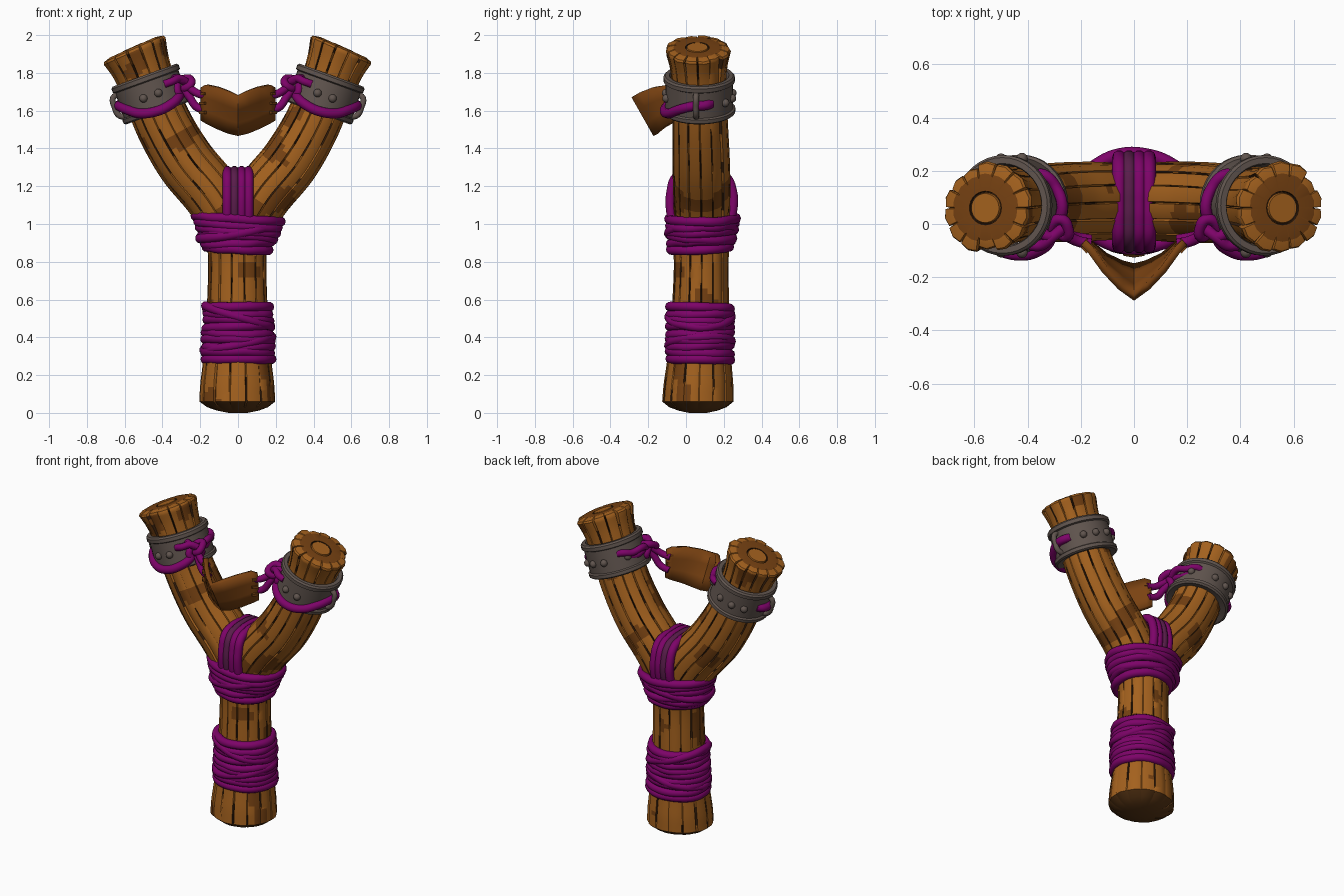
import bpy, bmesh, math, random
from mathutils import Vector, Matrix, noise

if "Cube" in bpy.data.objects:
    bpy.data.objects.remove(bpy.data.objects["Cube"])

random.seed(4)
YC = 0.07                     # depth of the bindings' and collars' axis
COLORS = {
    "wood": (0.37, 0.12, 0.013), "dark_wood": (0.18, 0.053, 0.006),
    "crack": (0.035, 0.013, 0.004), "foot_wood": (0.1, 0.036, 0.007),
    "rope": (0.205, 0.001, 0.14), "dark_rope": (0.1, 0.012, 0.07),
    "metal": (0.118, 0.09, 0.077), "leather": (0.2, 0.056, 0.006),
}
MATS = {}
for name, c in COLORS.items():
    MATS[name] = bpy.data.materials.new(name)
    MATS[name].diffuse_color = (*c, 1)


def finish(name, bm, mats, angle=35):
    bmesh.ops.recalc_face_normals(bm, faces=bm.faces[:])
    me = bpy.data.meshes.new(name)
    bm.to_mesh(me)
    bm.free()
    for m in mats:
        me.materials.append(MATS[m])
    me.shade_smooth()
    me.set_sharp_from_angle(angle=math.radians(angle))
    ob = bpy.data.objects.new(name, me)
    bpy.context.collection.objects.link(ob)
    return ob


def smooth_path(pts, n):
    """Catmull-Rom through (x, z, radius) points, n steps per span."""
    p = [Vector(q) for q in pts]
    p = [2 * p[0] - p[1]] + p + [2 * p[-1] - p[-2]]
    out = []
    for i in range(1, len(p) - 2):
        a, b, c, d = p[i - 1:i + 3]
        for k in range(n):
            t = k / n
            out.append(0.5 * (2 * b + (c - a) * t + (2 * a - 5 * b + 4 * c - d) * t * t
                              + (3 * b - a - 3 * c + d) * t ** 3))
    return out + [p[-2]]


def log(name, rows, tangents, depth, planks=14):
    """Bark-covered log: rows are (x, z, radius, groove depth, cap material)."""
    bm = bmesh.new()
    fr = (0, 0.06, 0.5, 0.94)
    jitter = [random.uniform(-0.006, 0.006) for _ in range(planks)]
    seed = random.uniform(0, 50)

    def cracked(x, z, k):
        return noise.noise(Vector((k * 7.3 + seed, (z + abs(x)) * 7, 1.7))) > 0.08

    rings = []
    for (x, z, r, g, _), t in zip(rows, tangents):
        side = Vector((0, 1, 0)).cross(t)
        c = Vector((x, 0.063 + 0.02 * math.sin(math.pi * z / 1.85), z))   # slight backward bow
        ring = []
        for k in range(planks):
            for j, f in enumerate(fr):
                a = math.tau * (k + f) / planks
                dr = jitter[k] if j else (-0.018 if cracked(x, z, k) else -0.007)
                if j == 2:
                    dr += 0.003
                rr = r + dr * g
                ring.append(bm.verts.new(c + side * rr * math.cos(a)
                                         + Vector((0, rr * depth * math.sin(a), 0))))
        rings.append(ring)
    n = planks * 4
    for i in range(len(rings) - 1):
        cap = rows[i + 1][4] if rows[i + 1][4] is not None else rows[i][4]
        x, z = rows[i][:2]
        for s in range(n):
            q = [rings[i][s], rings[i][(s + 1) % n], rings[i + 1][(s + 1) % n], rings[i + 1][s]]
            f = bm.faces.new(q)
            k, j = divmod(s, 4)
            if cap is not None:
                f.material_index = cap
            elif j == 0 and cracked(x, z, k) or j == 3 and cracked(x, z, (k + 1) % planks):
                f.material_index = 2
            elif noise.noise(f.calc_center_median() * 6 + Vector((seed, 0, 0))) > 0.25:
                f.material_index = 1
    for end, row in ((rings[0], rows[0]), (rings[-1], rows[-1])):
        bm.faces.new(end).material_index = row[4] or 0
    return finish(name, bm, ("wood", "dark_wood", "crack", "foot_wood"))


def rope(name, pts, radius, mat="rope", cyclic=False):
    """Round cord through the given points, stored as a mesh."""
    cu = bpy.data.curves.new(name, 'CURVE')
    cu.dimensions = '3D'
    cu.bevel_depth, cu.bevel_resolution = radius, 3
    cu.resolution_u, cu.use_fill_caps = 5, True
    sp = cu.splines.new('BEZIER')
    sp.bezier_points.add(len(pts) - 1)
    for b, p in zip(sp.bezier_points, pts):
        b.co = p
        b.handle_left_type = b.handle_right_type = 'AUTO'
    sp.use_cyclic_u = cyclic
    tmp = bpy.data.objects.new(name + "_path", cu)
    bpy.context.collection.objects.link(tmp)
    me = bpy.data.meshes.new_from_object(tmp.evaluated_get(bpy.context.evaluated_depsgraph_get()))
    bpy.data.objects.remove(tmp)
    bm = bmesh.new()
    bm.from_mesh(me)
    for f in bm.faces:
        f.material_index = 0
    return finish(name, bm, (mat,), 60)


def wrap(name, z, rx, ry, tilt, lean, radius=0.026, yc=YC + .005):
    """One slightly uneven turn of cord round the handle."""
    pts = []
    for k in range(14):
        a = math.tau * k / 14
        w = 1 + random.uniform(-0.02, 0.02)
        pts.append((rx * w * math.cos(a), yc + ry * w * math.sin(a),
                    z + tilt * math.cos(a) + lean * math.sin(a) + random.uniform(-.003, .003)))
    rope(name, pts, radius, cyclic=True)


# handle with rounded foot
body = smooth_path([(0, .06, .2), (0, .15, .195), (0, .25, .183), (0, .4, .166), (0, .6, .158),
                    (0, .8, .153), (0, .95, .165), (0, 1.1, .175)], 7)
rows = [(0, 0, .05, 0, 3), (0, .012, .11, 0, 3), (0, .03, .16, .6, 3)] + [(*p, 1, None) for p in body]
log("handle", rows, [Vector((0, 0, 1))] * len(rows), 0.94)

for s, side in ((-1, "left"), (1, "right")):
    # forked arm with cut end and growth ring
    path = smooth_path([(0, .93, .14), (s * .132, 1.15, .152), (s * .275, 1.325, .153), (s * .388, 1.515, .148),
                        (s * .465, 1.70, .145), (s * .515, 1.83, .152), (s * .55, 1.915, .168)], 7)
    tang = []
    for i in range(len(path)):
        d = path[min(i + 1, len(path) - 1)] - path[max(i - 1, 0)]
        tang.append(Vector((d.x, 0, d.y)).normalized())
    tang[-1] = T = Vector((s * .41, 0, .912)).normalized()
    rows = [(*p, 1 + 1.2 * max(0, p.y - 1.8) / .115, None) for p in path]
    for off, r, g, m in ((.012, .163, 2, 0), (.022, .13, .8, 0), (.022, .066, 0, 1), (.014, .064, 0, 2),
                         (.014, .06, 0, 2), (.024, .057, 0, 0)):
        rows.append((path[-1].x + T.x * off, path[-1].y + T.z * off, r, g, m))
        tang.append(T)
    log(side + "_arm", rows, tang, 0.96)

    # frame of the metal collar: centre, axis, outward and front directions
    C = Vector((s * .46, YC, 1.69))
    A = Vector((s * .34, 0, .94)).normalized()
    U = Vector((s * A.z, 0, -abs(A.x)))
    V = Vector((0, -1, 0))

    def at(deg, r, h):
        a = math.radians(deg)
        return C + (U * math.cos(a) + V * math.sin(a)) * r + A * h

    # collar with raised rims
    prof = [(.14, -.1), (.18, -.108), (.191, -.1), (.191, -.08), (.18, -.074), (.178, .066),
            (.189, .072), (.189, .094), (.18, .104), (.158, .104), (.152, .09)]
    bm = bmesh.new()
    rings = [[bm.verts.new(at(a * 10, r, h)) for r, h in prof] for a in range(36)]
    for i in range(36):
        for j in range(len(prof)):
            k = (j + 1) % len(prof)
            bm.faces.new((rings[i][j], rings[i][k], rings[i - 1][k], rings[i - 1][j]))
    finish(side + "_collar", bm, ("metal",))

    # rivets round the collar
    bm = bmesh.new()
    for deg in (75, 102, -50, -75, -102, 150, 210):
        bmesh.ops.create_uvsphere(bm, u_segments=12, v_segments=8, radius=.022,
                                  matrix=Matrix.Translation(at(deg, .18, -.01)))
    finish(side + "_rivets", bm, ("metal",), 60)

    # staple and cord slung under the front of the collar
    rope(side + "_staple", [at(5, r, h) for r, h in ((.17, -.07), (.2, -.05), (.207, 0), (.2, .045), (.17, .06))],
         .016, "metal")
    rope(side + "_collar_cord", [at(*p) for p in (
        (-22, .165, .0), (-10, .185, .0), (10, .184, -.005), (35, .184, -.035), (60, .183, -.078),
        (90, .183, -.098), (115, .181, -.09), (135, .178, -.07), (150, .16, -.05))], .026)

    # knot: trefoil of cord beside the collar, plus feeding strands
    K = Vector((s * .298, -.015, 1.735))
    knot = []
    for k in range(18):
        t = math.tau * k / 18
        knot.append(K + Vector((s * .019 * (math.sin(t) + 2 * math.sin(2 * t)),
                                .034 * math.sin(3 * t), .018 * (math.cos(t) - 2 * math.cos(2 * t)))))
    rope(side + "_knot", knot, .021, cyclic=True)

    def strand(name, pts):
        rope(side + name, [(s * x, y, z) for x, y, z in pts], .021)

    strand("_back_strand", [(.36, .19, 1.75), (.33, .18, 1.76), (.295, .14, 1.755), (.27, .07, 1.77),
                            (.28, .01, 1.75)])
    strand("_inner_strand", [(.33, .16, 1.73), (.3, .1, 1.72), (.29, .05, 1.73), (.3, 0, 1.74)])
    strand("_front_strand", [(.39, -.08, 1.74), (.35, -.08, 1.755), (.31, -.05, 1.77), (.27, -.02, 1.75)])
    strand("_upper_pull", [(.28, -.02, 1.74), (.25, -.045, 1.715), (.21, -.065, 1.69), (.165, -.075, 1.68)])
    strand("_lower_pull", [(.29, -.02, 1.72), (.255, -.04, 1.67), (.22, -.05, 1.62), (.165, -.06, 1.60)])

    # stitches holding the pouch ends
    bm = bmesh.new()
    for z in (1.59, 1.64, 1.69):
        m = Matrix.Translation((s * .178, -.082, z)) @ Matrix.Rotation(s * .85, 4, 'Z')
        bmesh.ops.create_cube(bm, size=1, matrix=m @ Matrix.Diagonal((.04, .04, .014, 1)))
    finish(side + "_stitches", bm, ("dark_wood",))

# upper binding at the fork
for i in range(6):
    t = i / 5
    wrap(f"fork_wrap_{i + 1}", .872 + .155 * t, .165 + .062 * t, .155 + .02 * t,
         random.uniform(-.018, .018), random.uniform(-.01, .01), yc=YC + .005 + .012 * t)
wrap("fork_wrap_cross", .96, .205, .172, .035, .01, yc=YC + .012)

# lower grip binding
for i in range(9):
    t = i / 8
    wrap(f"grip_wrap_{i + 1}", .283 + .275 * t, .175 - .012 * t, .16 - .003 * t,
         random.uniform(-.009, .009), random.uniform(-.008, .008))
wrap("grip_wrap_cross", .51, .175, .166, -.055, .0, .024)
wrap("grip_wrap_cross_low", .37, .178, .166, .035, .01, .024)

# cords passing over the crotch
for x, m in ((-.056, "rope"), (-.019, "dark_rope"), (.019, "rope"), (.056, "rope")):
    rope("crotch_cord", [(x, YC + .008 + y, z) for y, z in (
        (-.14, .98), (-.16, 1.08), (-.157, 1.17), (-.128, 1.25), (-.06, 1.277), (0, 1.281),
        (.06, 1.277), (.132, 1.25), (.168, 1.17), (.17, 1.08), (.14, .98))], .026, m)

# folded leather pouch
top = [(0, -.276, 1.677), (.05, -.236, 1.7), (.11, -.172, 1.724), (.165, -.095, 1.737), (.19, -.07, 1.722)]
low = [(0, -.16, 1.472), (.05, -.148, 1.484), (.11, -.12, 1.508), (.165, -.075, 1.535), (.19, -.055, 1.55)]
bm = bmesh.new()
cols = []
for k in range(-4, 5):
    a, b = (Vector(e[abs(k)]) for e in (top, low))
    col = [a.lerp(b, t / 3) for t in range(4)]
    cols.append([bm.verts.new((-p.x if k < 0 else p.x, p.y, p.z)) for p in col])
for c, d in zip(cols, cols[1:]):
    for j in range(3):
        bm.faces.new((c[j], d[j], d[j + 1], c[j + 1]))
pouch = finish("pouch", bm, ("leather",), 30)
mod = pouch.modifiers.new("thickness", 'SOLIDIFY')
mod.thickness, mod.offset = .028, 0

for m in bpy.data.materials:
    if m.users and not m.is_grease_pencil:
        m.use_nodes = True
        m.node_tree.nodes["Principled BSDF"].inputs["Base Color"].default_value = m.diffuse_color
